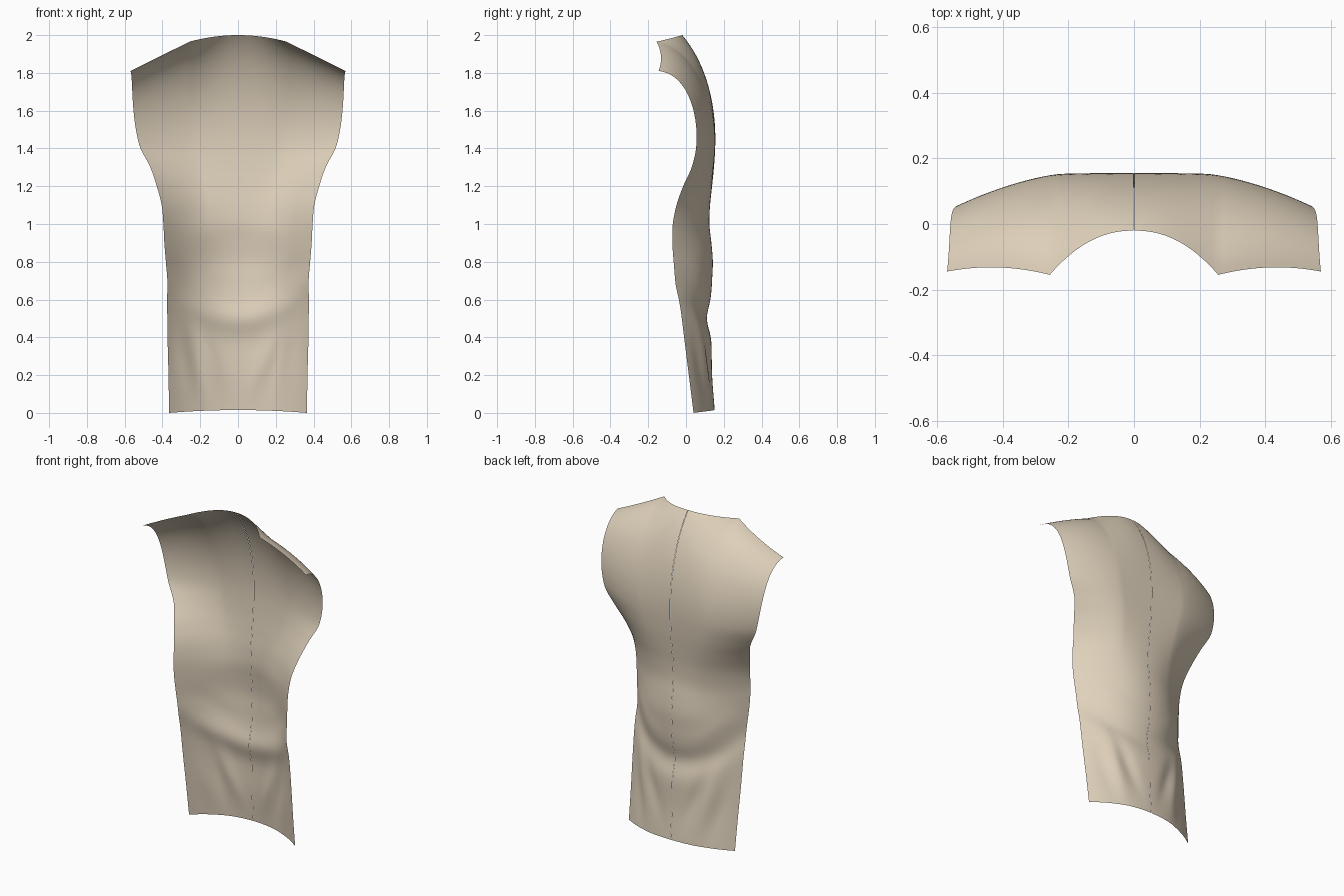
import bpy, bmesh, math
from mathutils import Vector

if "Cube" in bpy.data.objects:
    bpy.data.objects.remove(bpy.data.objects["Cube"])

# Guide rows below the armhole: height, centre y, half width, edge y
# (the last row only steers the tangent at the armhole)
ROWS = [(0, .152, .365, .040), (.2, .138, .368, .015), (.4, .136, .373, -.010),
        (.6, .134, .375, -.035), (.7, .138, .374, -.052), (.8, .142, .382, -.065),
        (.9, .135, .390, -.072), (1.0, .127, .395, -.070), (1.1, .128, .404, -.050),
        (1.2, .138, .430, -.015), (1.3, .148, .464, .030), (1.42, .155, .523, .055),
        (1.55, .154, .532, .047)]
Z_ARM = 1.42      # height where the armhole begins
X_TIP = .57       # shoulder tip
X_NECK = .257     # neck corner
U_NECK = X_NECK / X_TIP


def guide(z):
    """Smooth interpolation of the guide rows."""
    i = max(j for j in range(len(ROWS) - 1) if ROWS[j][0] <= z + 1e-9)
    a, b = ROWS[i], ROWS[i + 1]
    p, n = ROWS[max(i - 1, 0)], ROWS[min(i + 2, len(ROWS) - 1)]
    h = b[0] - a[0]
    t = (z - a[0]) / h
    out = []
    for k in (1, 2, 3):
        m0 = (b[k] - p[k]) / (b[0] - p[0]) * h
        m1 = (n[k] - a[k]) / (n[0] - a[0]) * h
        out.append((2*t**3 - 3*t*t + 1) * a[k] + (t**3 - 2*t*t + t) * m0
                   + (3*t*t - 2*t**3) * b[k] + (t**3 - t*t) * m1)
    return out


def bump(d, w):
    return math.exp(-(d / w) ** 2)


def ridge(x, z, x0, z0, x1, z1, w):
    """Soft fold along a slanted line from (x0,z0) to (x1,z1)."""
    dx, dz = x1 - x0, z1 - z0
    L = math.hypot(dx, dz)
    s = ((x - x0) * dx + (z - z0) * dz) / L / L
    d = ((x - x0) * dz - (z - z0) * dx) / L
    return bump(d, w) * bump(s - .5, .45)


def body(u, z):
    """Point on the torso part of the panel."""
    yc, xe, ye = guide(z)
    w = max(0, min(1, (z - .9) / .5))
    w = w * w * (3 - 2 * w)
    flat = (max(0, u - .42) / .58) ** 1.4           # flat back, sloped sides
    x = xe * u
    y = yc - (yc - ye) * ((1 - w) * u ** 2.2 + w * (.7 * flat + .3 * u ** 3))
    fade = 1 - u ** 4
    y -= .024 * bump(z - (.50 + .17 * u * u), .08) * (1 - .75 * u ** 3)   # sagging fold
    y -= .003 * bump(z - (1.0 - .1 * u), .08) * fade
    y += .010 * ridge(x, z, .17, .08, .27, .48, .04) * fade
    y -= .010 * ridge(x, z, .08, .12, .20, .46, .04) * fade
    y -= .008 * ridge(x, z, .24, .05, .33, .45, .04) * fade
    y += .006 * ridge(x, z, .16, .66, .36, .82, .05) * fade
    return Vector((x, y, z + .015 * (1 - u * u) * max(0, 1 - z / .3)))


def top_edge(u):
    """Neckline, then shoulder seam."""
    x = X_TIP * u
    if u <= U_NECK:
        k = x / X_NECK
        return Vector((x, -.02 - .135 * k ** 2.2, 2 - .035 * k * k))
    t = (x - X_NECK) / (X_TIP - X_NECK)
    return Vector((x, -.155 + .01 * t + .07 * t * (1 - t), 1.965 - .155 * t))


def yoke(u, t):
    """Upper back curving forward over the shoulder."""
    a, d = body(u, Z_ARM), top_edge(u)
    k = min(1, u / U_NECK) ** 2
    e = max(0, (u - U_NECK) / (1 - U_NECK))
    slope = (body(u, Z_ARM + .004) - body(u, Z_ARM - .004)) / .008
    b = a + slope * (.23 + .03 * k - .09 * e)
    c = d + Vector((-.015 * u, .12 + .06 * k - .03 * e, -.14 + .11 * k + .015 * e))
    s = 1 - t
    return a * s**3 + b * 3*s*s*t + c * 3*s*t*t + d * t**3


# Half panel as a grid; the other half is mirrored along the centre seam
us = [U_NECK * i / 16 for i in range(16)] + [U_NECK + (1 - U_NECK) * i / 20 for i in range(21)]
us[0] = .0015                       # hairline centre seam
bm = bmesh.new()
grid = [[bm.verts.new(body(u, Z_ARM * j / 70)) for u in us] for j in range(71)]
grid += [[bm.verts.new(yoke(u, j / 30)) for u in us] for j in range(1, 31)]
for r0, r1 in zip(grid, grid[1:]):
    for i in range(len(us) - 1):
        bm.faces.new((r0[i], r1[i], r1[i + 1], r0[i + 1])).smooth = True
mesh = bpy.data.meshes.new("back_panel")
bm.to_mesh(mesh)
bm.free()
panel = bpy.data.objects.new("back_panel", mesh)
bpy.context.collection.objects.link(panel)

mirror = panel.modifiers.new("mirror", 'MIRROR')
mirror.use_mirror_merge = False     # keeps the open centre seam

cloth = bpy.data.materials.new("tan_cloth")
cloth.diffuse_color = (.74, .64, .50, 1)
cloth.use_nodes = True
cloth.node_tree.nodes["Principled BSDF"].inputs["Base Color"].default_value = cloth.diffuse_color
mesh.materials.append(cloth)
